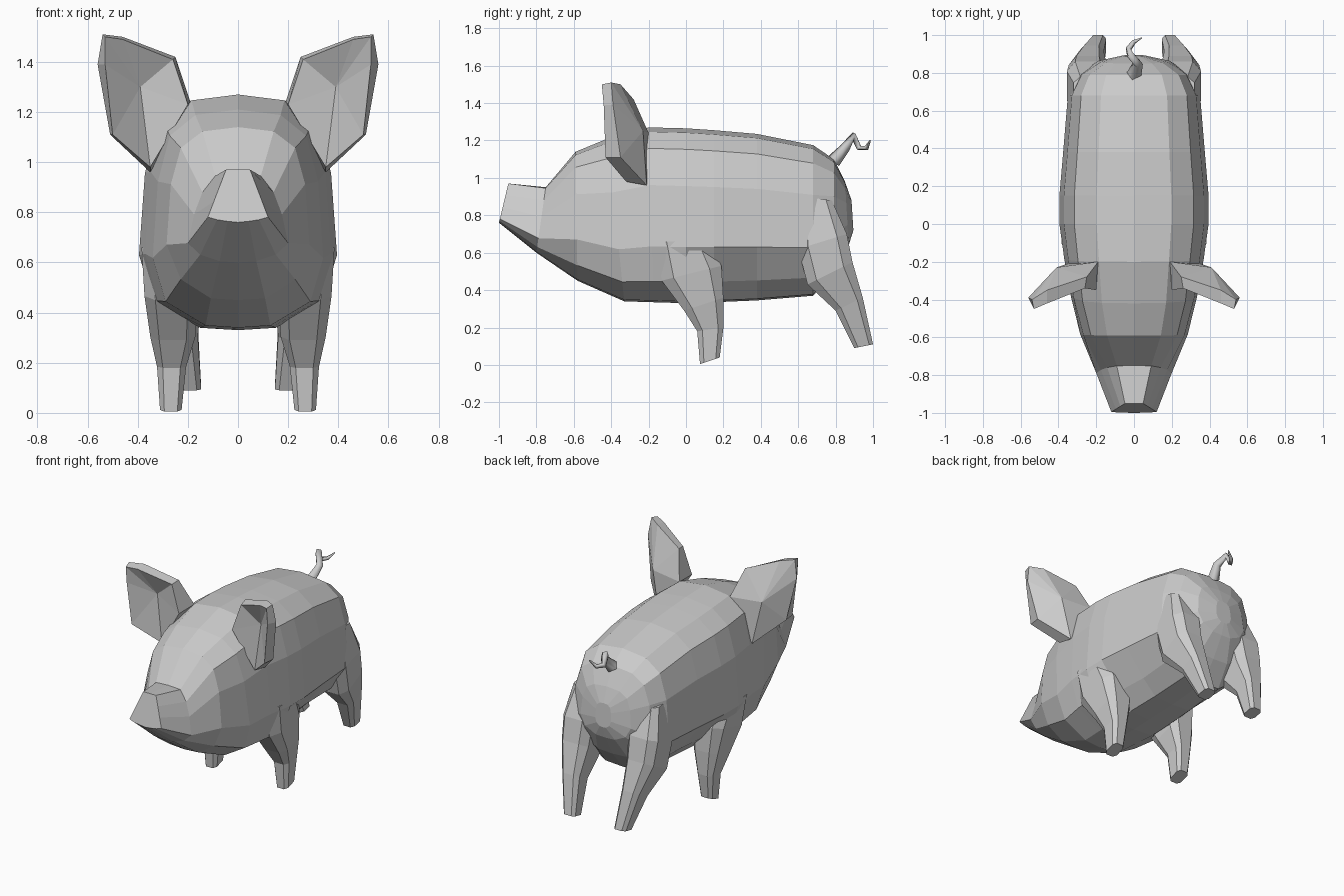
import bpy, bmesh

if "Cube" in bpy.data.objects:
    bpy.data.objects.remove(bpy.data.objects["Cube"])


def mesh_object(name, bm, mirror=False):
    bmesh.ops.recalc_face_normals(bm, faces=bm.faces)
    me = bpy.data.meshes.new(name)
    bm.to_mesh(me)
    bm.free()
    ob = bpy.data.objects.new(name, me)
    bpy.context.collection.objects.link(ob)
    if mirror:
        ob.modifiers.new("Mirror", 'MIRROR').use_mirror_merge = False
    return ob


def bridge(bm, a, b):
    n = len(a)
    for i in range(n):
        bm.faces.new((a[i], a[(i + 1) % n], b[(i + 1) % n], b[i]))


def loft(name, rings, mirror=False):
    bm = bmesh.new()
    loops = [[bm.verts.new(p) for p in r] for r in rings]
    for a, b in zip(loops, loops[1:]):
        bridge(bm, a, b)
    bm.faces.new(loops[0])
    bm.faces.new(loops[-1])
    return mesh_object(name, bm, mirror)


# Body: half cross-sections (x, height fraction) for trunk and snout
snout = [(0, 1), (.4, 1), (.6, .7), (.8, .4), (1, .1), (.7, .05), (.35, .02), (0, 0)]


def body_ring(yt, zt, yb, zb, w, s, k):
    trunk = [(0, 1), (.5, .975), (.8, .88), (.94, .67), (1, .32), (k, .12), (.38, .01), (0, 0)]
    half = []
    for (x0, f0), (x1, f1) in zip(trunk, snout):
        x, f = x0 + (x1 - x0) * s, f0 + (f1 - f0) * s
        half.append((x * w, yb + (yt - yb) * f, zb + (zt - zb) * f))
    return half + [(-x, y, z) for x, y, z in half[-2:0:-1]]


loft("body", [body_ring(*r) for r in [
    # top y, top z, bottom y, bottom z, half width, snout blend, underside width
    (-.95, .97, -1.0, .76, .12, 1, .8),
    (-.75, .95, -.80, .60, .20, .45, .8),
    (-.59, 1.14, -.58, .45, .285, 0, .8),
    (-.42, 1.21, -.33, .34, .34, 0, .85),
    (-.20, 1.27, -.17, .335, .37, 0, .86),
    (0, 1.265, 0, .33, .395, 0, .85),
    (.15, 1.255, .15, .335, .395, 0, .65),
    (.38, 1.235, .38, .345, .375, 0, .64),
    (.68, 1.175, .68, .37, .35, 0, .72),
    (.79, 1.10, .79, .50, .295, 0, .78),
    (.85, .98, .87, .64, .19, 0, .8),
    (.885, .88, .895, .72, .06, 0, .8)]])

# Legs: each ring runs from a front point to a back point
section = [(1, -.6), (1, .6), (.6, 1), (-.6, 1), (-1, .6), (-1, -.6), (-.6, -1), (.6, -1)]


def leg_ring(yf, zf, yb, zb, cx, rx):
    return [(cx + u * rx, (yf + yb) / 2 + v * (yb - yf) / 2,
             (zf + zb) / 2 + v * (zb - zf) / 2) for u, v in section]


loft("front_legs", [leg_ring(*r) for r in [
    (-.16, .66, .12, .66, .27, .115),
    (-.13, .45, .19, .53, .265, .108),
    (-.01, .29, .20, .36, .26, .09),
    (.06, .18, .20, .20, .265, .058),
    (.075, .005, .18, .04, .268, .043)]], True)
loft("hind_legs", [leg_ring(*r) for r in [
    (.62, .90, .78, .88, .23, .09),
    (.60, .62, .86, .70, .245, .11),
    (.65, .43, .89, .55, .245, .10),
    (.80, .29, .945, .36, .225, .065),
    (.90, .09, 1.0, .11, .19, .043)]], True)

# Ears: front rim and back outline, with a hollow front and a rounded back
rim = [(.20, -.35, 1.23), (.26, -.34, 1.41), (.46, -.42, 1.49), (.53, -.45, 1.50),
       (.53, -.44, 1.39), (.50, -.43, 1.11), (.35, -.32, .98)]
back = [(.19, -.20, 1.24), (.25, -.28, 1.42), (.46, -.35, 1.50), (.54, -.40, 1.51),
        (.56, -.39, 1.39), (.51, -.35, 1.11), (.35, -.21, .96)]
bm = bmesh.new()
a = [bm.verts.new(p) for p in rim]
b = [bm.verts.new(p) for p in back]
bridge(bm, a, b)
for loop, p in ((a, (.39, -.31, 1.30)), (b, (.41, -.23, 1.25))):
    c = bm.verts.new(p)
    for i in range(len(loop)):
        bm.faces.new((loop[i], loop[(i + 1) % len(loop)], c))
mesh_object("ears", bm, True)

# Tail: thin tapering curl
cu = bpy.data.curves.new("tail", 'CURVE')
cu.dimensions = '3D'
cu.bevel_depth = .04
cu.bevel_resolution = 0
cu.use_fill_caps = True
path = [(0, .79, 1.09, 1), (.02, .85, 1.16, .7), (-.02, .895, 1.225, .55),
        (-.03, .925, 1.16, .45), (0, .965, 1.16, .35), (.04, .985, 1.2, .1)]
sp = cu.splines.new('POLY')
sp.points.add(len(path) - 1)
for pt, (x, y, z, r) in zip(sp.points, path):
    pt.co = (x, y, z, 1)
    pt.radius = r
bpy.context.collection.objects.link(bpy.data.objects.new("tail", cu))
